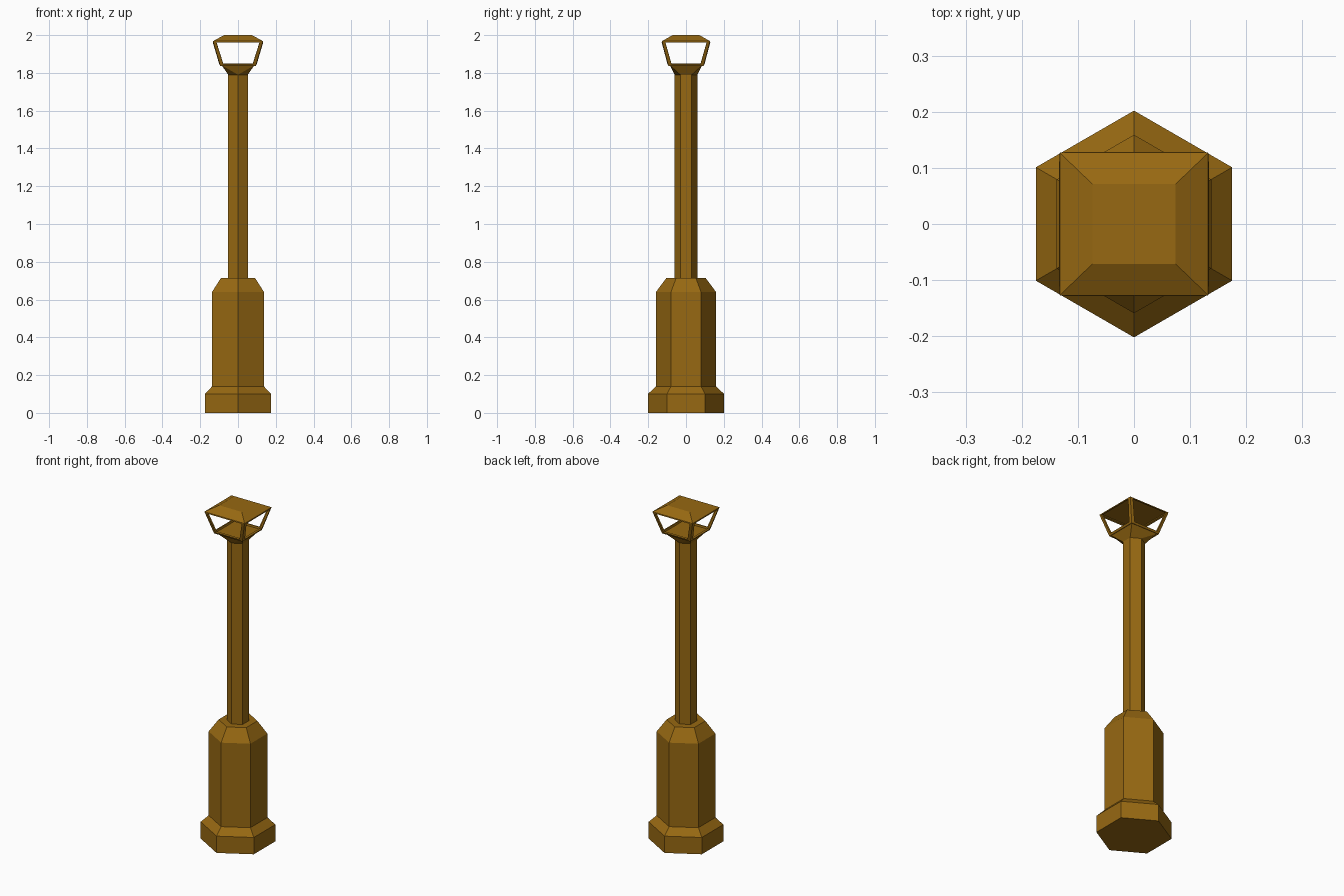
import bpy, bmesh, math

if "Cube" in bpy.data.objects:
    bpy.data.objects.remove(bpy.data.objects["Cube"])

brass = bpy.data.materials.new("dark brass")
brass.diffuse_color = (0.31, 0.14, 0.006, 1)
brass.use_nodes = True
brass.node_tree.nodes["Principled BSDF"].inputs["Base Color"].default_value = brass.diffuse_color


def hexagon(r, z):
    """Six points with a corner facing front and back."""
    return [(r * math.sin(i * math.pi / 3), r * math.cos(i * math.pi / 3), z) for i in range(6)]


def rect(hx, hy, z):
    return [(-hx, -hy, z), (hx, -hy, z), (hx, hy, z), (-hx, hy, z)]


def finish(name, bm):
    bmesh.ops.recalc_face_normals(bm, faces=bm.faces)
    me = bpy.data.meshes.new(name)
    bm.to_mesh(me)
    bm.free()
    me.materials.append(brass)
    ob = bpy.data.objects.new(name, me)
    bpy.context.collection.objects.link(ob)
    return ob


def loft(name, rings, caps=True):
    """Join a stack of equal-sized rings with flat faces."""
    bm = bmesh.new()
    vr = [[bm.verts.new(p) for p in ring] for ring in rings]
    n = len(vr[0])
    for a, b in zip(vr, vr[1:]):
        for i in range(n):
            j = (i + 1) % n
            bm.faces.new((a[i], a[j], b[j], b[i]))
    if caps:
        bm.faces.new(vr[0][::-1])
        bm.faces.new(vr[-1])
        return finish(name, bm)
    # open frame: cut a window in every side
    bm.normal_update()
    sides = list(bm.faces)
    bmesh.ops.inset_individual(bm, faces=sides, thickness=0.013)
    bmesh.ops.delete(bm, geom=sides, context='FACES')
    return finish(name, bm)


# stepped hexagonal pedestal
loft("pedestal", [hexagon(r, z) for r, z in
                  [(0.202, 0), (0.202, 0.1), (0.159, 0.14), (0.159, 0.64), (0.105, 0.713)]])

# slim hexagonal post
loft("post", [hexagon(0.06, 0.70), hexagon(0.06, 1.79)])

# lantern cup: blends the hexagonal post into a square
bm = bmesh.new()
for p in hexagon(0.06, 1.79) + rect(0.086, 0.085, 1.84):
    bm.verts.new(p)
bmesh.ops.convex_hull(bm, input=bm.verts)
bmesh.ops.dissolve_limit(bm, angle_limit=0.01, verts=bm.verts, edges=bm.edges)
finish("lantern_cup", bm)

# lantern frame with four open windows
frame = loft("lantern_frame", [rect(0.086, 0.085, 1.84), rect(0.125, 0.12, 1.972)], caps=False)
mod = frame.modifiers.new("thickness", 'SOLIDIFY')
mod.thickness = 0.011
mod.offset = -1

# lantern roof
loft("lantern_roof", [rect(0.125, 0.12, 1.972), rect(0.074, 0.071, 2.0)])
